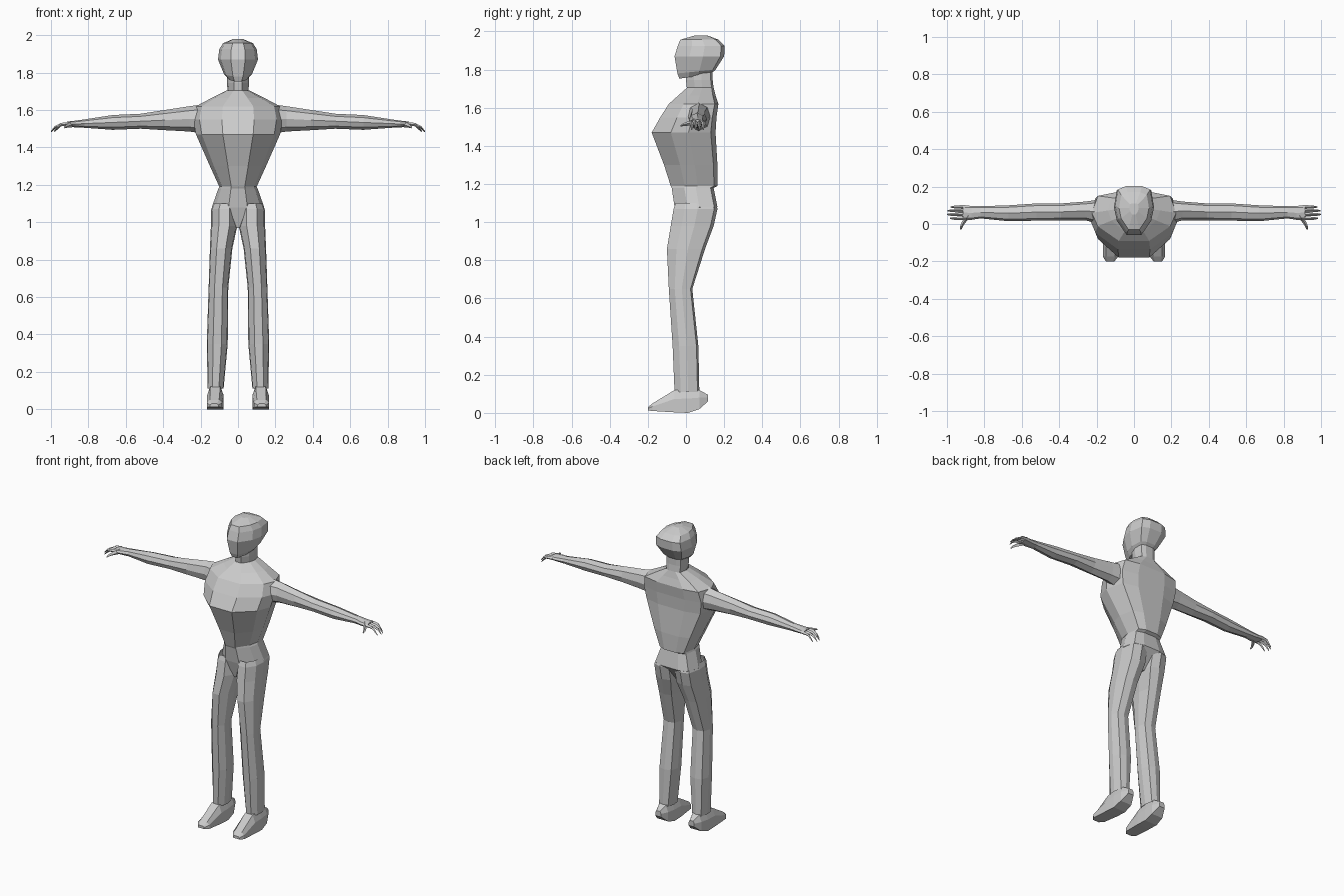
import bpy, bmesh

# Unit cross-sections: u across, v from front (-1) to back (+1)
HALF = [(.36, -1), (.86, -.4), (1, .15), (.86, .85), (.42, 1)]
BODY = HALF + [(-u, v) for u, v in reversed(HALF)]
OCT = [(.4, -1), (.92, -.5), (1, .1), (.75, .85), (0, 1),
       (-.75, .85), (-1, .1), (-.92, -.5), (-.4, -1)]
ARM = [(0, -1), (.75, -.65), (1, 0), (.75, .65), (0, 1), (-.75, .65), (-1, 0), (-.75, -.65)]
BOX = [(-1, -1), (1, -1), (1, .2), (.6, 1), (-.6, 1), (-1, .2)]
DIAMOND = [(0, -1), (1, 0), (0, 1), (-1, 0)]


def fit(shape, a0, a1, b0, b1):
    """Stretch a unit section over the range a0..a1 by b0..b1."""
    return [((a0 + a1) / 2 + u * (a1 - a0) / 2, (b0 + b1) / 2 + v * (b1 - b0) / 2)
            for u, v in shape]


def loft(name, rings, start=True, end=True, mirror=False):
    """Skin a list of rings of 3D points."""
    bm = bmesh.new()
    loops = [[bm.verts.new(p) for p in ring] for ring in rings]
    n = len(loops[0])
    for a, b in zip(loops, loops[1:]):
        for i in range(n):
            j = (i + 1) % n
            bm.faces.new((a[i], a[j], b[j], b[i]))
    if start:
        bm.faces.new(loops[0])
    if end:
        bm.faces.new(loops[-1])
    bmesh.ops.recalc_face_normals(bm, faces=bm.faces)
    mesh = bpy.data.meshes.new(name)
    bm.to_mesh(mesh)
    bm.free()
    obj = bpy.data.objects.new(name, mesh)
    bpy.context.collection.objects.link(obj)
    if mirror:
        obj.modifiers.new("Mirror", 'MIRROR')
    return obj


def level(shape, z, x0, x1, yf, yb, tilt=0):
    yc = (yf + yb) / 2
    return [(x, y, z + tilt * (y - yc)) for x, y in fit(shape, x0, x1, yf, yb)]


def stack(name, rows, **kw):
    return loft(name, [level(BODY, r[0], -r[1], r[1], *r[2:]) for r in rows], **kw)


# Torso from crotch to neck base
stack("torso", [
    (.97, .02, -.03, .08), (1.08, .14, -.06, .165), (1.18, .105, -.075, .145),
    (1.19, .1, -.08, .165), (1.3, .15, -.115, .165), (1.47, .225, -.18, .155),
    (1.55, .24, -.135, .16), (1.62, .225, -.09, .17), (1.665, .14, -.04, .155),
    (1.705, .06, .005, .145)], end=False)

# Neck
stack("neck", [(1.7, .055, .005, .145), (1.745, .06, .0, .14), (1.79, .06, .0, .14)],
      start=False, end=False)

# Head
stack("head", [
    (1.765, .05, -.035, .13, .15), (1.79, .075, -.045, .155, .1), (1.87, .107, -.06, .2),
    (1.925, .1, -.043, .203), (1.957, .08, -.03, .17), (1.98, .025, .05, .11)])

# Legs
loft("leg", [level(OCT, *r) for r in [
    (1.1, .012, .13, -.055, .155), (1.07, .004, .143, -.065, .165),
    (.98, .004, .145, -.08, .145), (.86, .03, .15, -.1, .1),
    (.65, .052, .157, -.09, .033), (.35, .055, .167, -.07, .065),
    (.11, .077, .162, -.06, .07)]], start=False, end=False, mirror=True)

# Feet, heel to toe
loft("foot", [[(x, y, z) for x, z in fit(BOX, *r)] for y, r in [
    (.115, (.1, .14, .06, .095)), (.07, (.08, .16, .02, .12)), (.01, (.077, .165, 0, .125)),
    (-.06, (.077, .166, .003, .12)), (-.175, (.085, .166, .01, .05)),
    (-.2, (.105, .15, .013, .03))]], mirror=True)

# Arms and palms
loft("arm", [[(x, y, z) for y, z in fit(ARM, *r)] for x, r in [
    (.19, (0, .13, 1.475, 1.63)), (.26, (.02, .12, 1.485, 1.62)),
    (.39, (.02, .11, 1.492, 1.6)), (.52, (.018, .11, 1.5, 1.58)),
    (.67, (.015, .1, 1.494, 1.573)), (.82, (.03, .095, 1.505, 1.55)),
    (.87, (.022, .097, 1.507, 1.543)), (.915, (.022, .1, 1.512, 1.538))]],
    start=False, mirror=True)

# Fingers curling down
for i, (y, tip) in enumerate([(.03, .985), (.051, 1.0), (.071, .997), (.091, .98)]):
    path = [(.9, 1.526, .01), (.945, 1.522, .009), (tip - .02, 1.507, .007), (tip, 1.485, .003)]
    loft(f"finger_{i + 1}", [[(x, y + r * u, z + r * v) for u, v in DIAMOND]
                             for x, z, r in path], mirror=True)

# Thumbs pointing forward
loft("thumb", [[(x + r * u, y, z + r * v) for u, v in DIAMOND] for x, y, z, r in [
    (.885, .045, 1.524, .016), (.91, .01, 1.517, .011), (.922, -.012, 1.512, .008),
    (.926, -.03, 1.505, .004)]], mirror=True)
